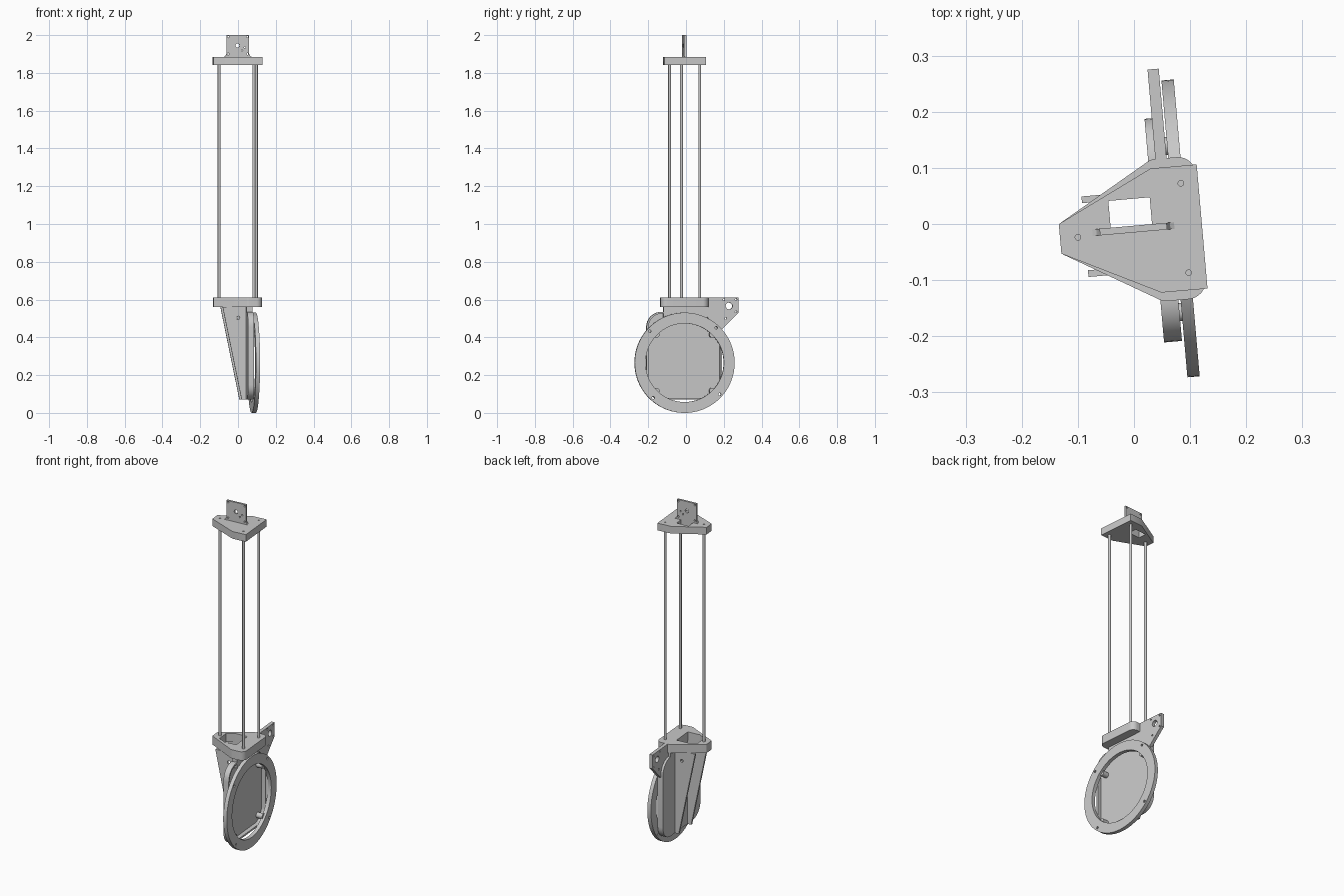
import bpy, bmesh, math
from mathutils import Matrix, Vector

if "Cube" in bpy.data.objects:
    bpy.data.objects.remove(bpy.data.objects["Cube"])

grey = bpy.data.materials.new("machined_grey")
grey.diffuse_color = (0.58, 0.58, 0.58, 1)
grey.use_nodes = True
grey.node_tree.nodes["Principled BSDF"].inputs["Base Color"].default_value = grey.diffuse_color

# The whole assembly is turned 5 degrees; parts are laid out in its own frame
FRAME = Matrix.Rotation(math.radians(5), 4, 'Z') @ Matrix.Translation((0, -0.015, 0))


def place(u, v, w, axis):
    """Profile point (u, v) pushed w along axis."""
    return FRAME @ Vector({'X': (w, u, v), 'Y': (u, w, v), 'Z': (u, v, w)}[axis])


def prism(name, pts, axis, a, b):
    bm = bmesh.new()
    lo = [bm.verts.new(place(u, v, a, axis)) for u, v in pts]
    hi = [bm.verts.new(place(u, v, b, axis)) for u, v in pts]
    bm.faces.new(lo)
    bm.faces.new(hi)
    n = len(pts)
    for i in range(n):
        bm.faces.new((lo[i], lo[(i + 1) % n], hi[(i + 1) % n], hi[i]))
    bmesh.ops.recalc_face_normals(bm, faces=bm.faces)
    me = bpy.data.meshes.new(name)
    bm.to_mesh(me)
    bm.free()
    me.materials.append(grey)
    ob = bpy.data.objects.new(name, me)
    bpy.context.collection.objects.link(ob)
    return ob


def circle(u, v, r, n=24):
    return [(u + r * math.cos(2 * math.pi * i / n), v + r * math.sin(2 * math.pi * i / n)) for i in range(n)]


def rounded(corners, steps=8):
    """Polygon of (u, v, radius) corners with arcs."""
    out = []
    for i, (u, v, r) in enumerate(corners):
        p = Vector((u, v))
        d1 = (Vector(corners[i - 1][:2]) - p).normalized()
        d2 = (Vector(corners[(i + 1) % len(corners)][:2]) - p).normalized()
        half = d1.angle(d2) / 2
        c = p + (d1 + d2).normalized() * (r / math.sin(half))
        s = (p + d1 * (r / math.tan(half)) - c).normalized()
        e = (p + d2 * (r / math.tan(half)) - c).normalized()
        for k in range(steps + 1):
            out.append(tuple(c + s.slerp(e, k / steps) * r))
    return out


def mirror(pts):
    """Close a half outline (v > 0) across v = 0."""
    return pts + [(p[0], -p[1], *p[2:]) for p in reversed(pts)]


def cut(ob, pts, axis, a, b):
    tool = prism("cutter", pts, axis, a, b)
    tool.hide_render = True
    mod = ob.modifiers.new("cut", 'BOOLEAN')
    mod.operation, mod.solver, mod.object = 'DIFFERENCE', 'EXACT', tool
    bpy.context.view_layer.objects.active = ob
    bpy.ops.object.modifier_apply(modifier=mod.name)
    bpy.data.objects.remove(tool)


RODS = [(-0.1016, 0), (0.0895, 0.08), (0.0895, -0.08)]

# Top plate with cable window
top = prism("top_plate", mirror([(-0.1335, 0.0265), (0.038, 0.111), (0.1205, 0.111)]), 'Z', 1.843, 1.885)
cut(top, [(-0.042, 0.011), (0.032, 0.011), (0.032, 0.06), (-0.042, 0.06)], 'Z', 1.8, 1.9)

# Upright mounting tab with flared feet and bolt holes
tab = prism("mounting_tab", [(-0.077, 1.884), (0.073, 1.884), (0.064, 1.889), (0.058, 1.9), (0.058, 2.0),
                             (-0.062, 2.0), (-0.062, 1.9), (-0.068, 1.889)], 'Y', 0, 0.012)
for u, v, r in [(-0.004, 1.945, 0.011), (-0.053, 1.991, 0.005), (0.049, 1.991, 0.005), (-0.053, 1.9, 0.005),
                (0.049, 1.9, 0.005), (0.02, 1.92, 0.004), (0.035, 1.935, 0.004)]:
    cut(tab, circle(u, v, r, 16), 'Y', -0.1, 0.1)

# Three tube rods set in holes through the top plate
for i, (x, y) in enumerate(RODS):
    cut(top, circle(x, y, 0.0074), 'Z', 1.8, 1.9)
    rod = prism(f"rod_{i + 1}", circle(x, y, 0.0075), 'Z', 0.565, 1.885)
    cut(rod, circle(x, y, 0.005), 'Z', 0.5, 1.9)

# Lower plate with rounded corners and trapezoid opening
low = prism("lower_plate", rounded(mirror([(-0.1335, 0.0265, 0.008), (0.04, 0.127, 0.025),
                                           (0.118, 0.127, 0.032)])), 'Z', 0.56, 0.611)
cut(low, mirror([(-0.085, 0.035), (-0.042, 0.06), (0.032, 0.06)]), 'Z', 0.5, 0.7)

# Tapered side walls of the open-backed bracket
for side, s in (("left", 1), ("right", -1)):
    wall = prism(f"{side}_side_wall", [(-0.089, 0.561), (0.039, 0.561), (0.039, 0.07), (0.012, 0.07)],
                 'Y', s * 0.06, s * 0.072)
    cut(wall, circle(-0.007, 0.503, 0.009, 16), 'Y', -0.2, 0.2)

# Shallow tray behind the ring
tray = prism("tray", rounded([(-0.2, 0.07, 0.08), (0.2, 0.07, 0.08), (0.2, 0.535, 0.08), (-0.2, 0.535, 0.08)]),
             'X', 0.035, 0.067)
cut(tray, rounded([(-0.19, 0.08, 0.07), (0.19, 0.08, 0.07), (0.19, 0.525, 0.07), (-0.19, 0.525, 0.07)]),
    'X', 0.043, 0.1)
prism("tray_neck", [(-0.11, 0.5), (0.12, 0.5), (0.12, 0.565), (-0.11, 0.565)], 'X', 0.035, 0.067)

# Side ear with a shaft hole and bolt holes
ear = prism("side_ear", [(0.1, 0.611), (0.287, 0.611), (0.287, 0.53), (0.197, 0.44), (0.185, 0.44),
                         (0.1, 0.53)], 'X', 0.048, 0.068)
for u, v, r in [(0.238, 0.566, 0.018), (0.21, 0.6, 0.005), (0.275, 0.6, 0.005),
                (0.275, 0.535, 0.005), (0.22, 0.5, 0.005)]:
    cut(ear, circle(u, v, r, 16), 'X', 0, 0.1)

# Big flat ring with four bolt holes, and clip lugs inside its bore
ZC = 0.2655
ring = prism("front_ring", circle(0, ZC, 0.2655, 96), 'X', 0.071, 0.093)
cut(ring, circle(0, ZC, 0.208, 96), 'X', 0, 0.2)
for i in range(4):
    a = math.radians(48 + 90 * i)
    cut(ring, circle(0.25 * math.cos(a), ZC + 0.25 * math.sin(a), 0.007, 12), 'X', 0, 0.2)
    b = math.radians(45 + 90 * i)
    prism(f"ring_lug_{i + 1}", circle(0.21 * math.cos(b), ZC + 0.21 * math.sin(b), 0.016, 20), 'X', 0.042, 0.08)

# Smooth the round parts, keep machined edges sharp
for ob in bpy.context.collection.objects:
    ob.select_set(True)
bpy.context.view_layer.objects.active = ring
bpy.ops.object.shade_smooth_by_angle(angle=math.radians(30))
